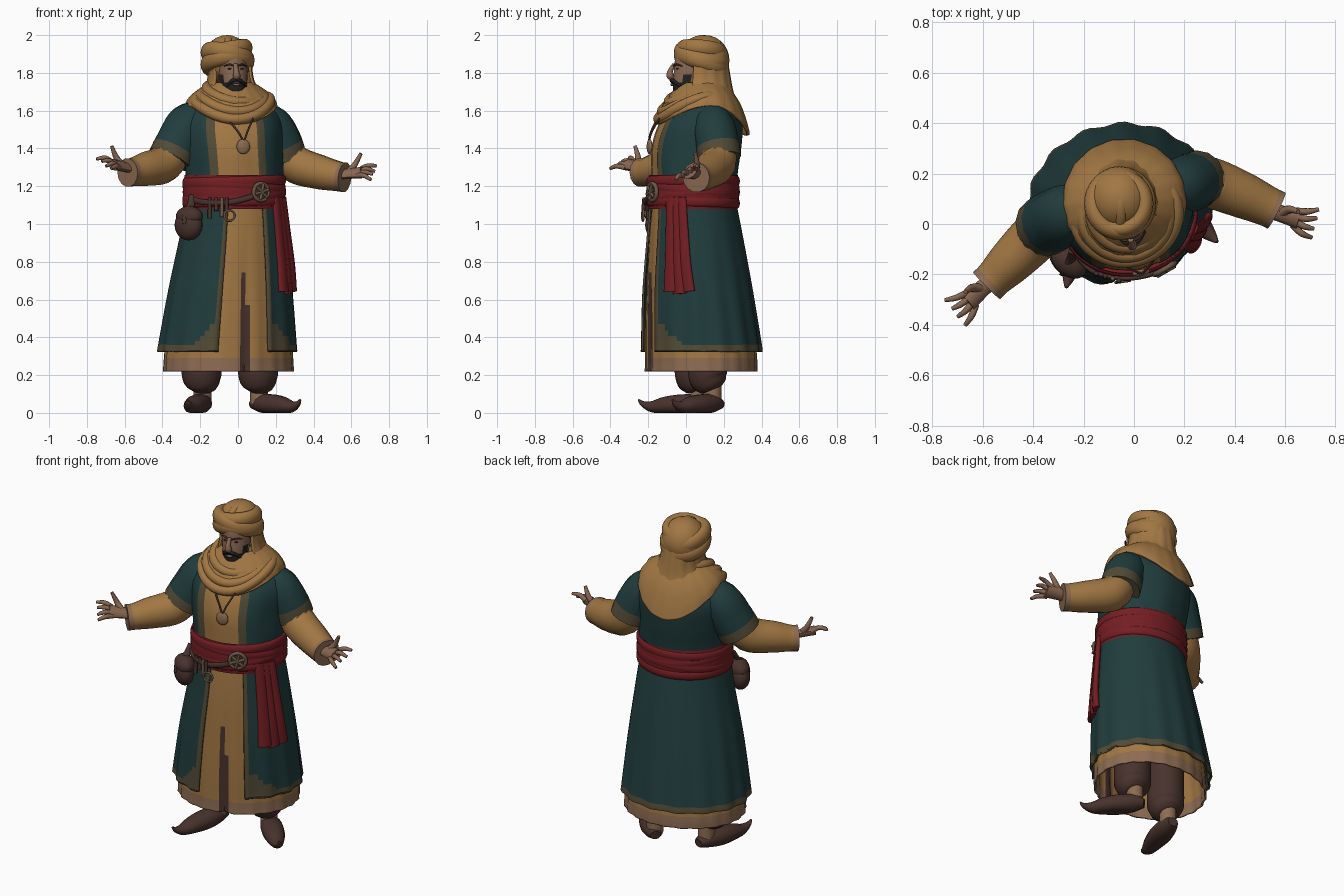
import bpy, bmesh
from math import sin, cos, pi, radians, exp
from mathutils import Vector, Matrix

cube = bpy.data.objects.get("Cube")
if cube:
    bpy.data.objects.remove(cube, do_unlink=True)


def material(name, *rgb):
    mat = bpy.data.materials.new(name)
    mat.use_nodes = True
    mat.diffuse_color = (*rgb, 1)
    mat.node_tree.nodes["Principled BSDF"].inputs["Base Color"].default_value = (*rgb, 1)
    return mat


green = material("dark green cloth", .015, .046, .047)
gold = material("ochre cloth", .36, .185, .057)
red = material("red sash cloth", .175, .013, .017)
skin = material("skin", .25, .135, .085)
leather = material("brown leather", .065, .032, .026)
hair = material("black hair", .015, .014, .016)
trim = material("olive trim", .085, .07, .037)
tan = material("tan hem", .27, .15, .085)
metal = material("dull metal", .15, .095, .06)


def finish(name, bm, colors, sharp=50):
    bmesh.ops.recalc_face_normals(bm, faces=bm.faces[:])
    mesh = bpy.data.meshes.new(name)
    bm.to_mesh(mesh)
    bm.free()
    for color in colors:
        mesh.materials.append(color)
    mesh.shade_smooth()
    mesh.set_sharp_from_angle(angle=radians(sharp))
    obj = bpy.data.objects.new(name, mesh)
    bpy.context.collection.objects.link(obj)
    return obj


def spline(points, steps):
    """Smooth curve through tuples of any length."""
    out = []
    for i in range(len(points) - 1):
        a, b, c, d = (points[max(0, min(len(points) - 1, i + k))] for k in (-1, 0, 1, 2))
        for s in range(steps):
            t = s / steps
            out.append(tuple(q + t * ((r - p) / 2 + t * ((2 * p - 5 * q + 4 * r - w) / 2
                       + t * (3 * q - p - 3 * r + w) / 2)) for p, q, r, w in zip(a, b, c, d)))
    return out + [tuple(points[-1])]


def skin_rings(name, rings, colors, rule=None, wrap=True, closed=False, caps=False):
    """Join rings of points; rule(row, column, centre) gives the colour index."""
    bm = bmesh.new()
    grid = [[bm.verts.new(p) for p in ring] for ring in rings]
    rows, cols = len(grid), len(grid[0])
    for i in range(rows if closed else rows - 1):
        low, high = grid[i], grid[(i + 1) % rows]
        for j in range(cols if wrap else cols - 1):
            k = (j + 1) % cols
            face = bm.faces.new((low[j], low[k], high[k], high[j]))
            if rule:
                face.material_index = rule(i / (rows - 1), (j + .5) / cols, face.calc_center_median())
    if caps:
        bm.faces.new(grid[0])
        bm.faces.new(grid[-1]).material_index = len(colors) - 1
    return finish(name, bm, colors)


def drape(name, specs, colors, rule=None, yaw=12, arc=(0, 360), shape=None, steps=5, thick=0):
    """Stacked ovals (x, y, z, rx, ry); angle zero is the front, growing to +x."""
    start, end = map(radians, arc)
    full = arc[1] - arc[0] == 360
    count = 72
    turn = Matrix.Rotation(radians(yaw), 3, "Z")
    rings = []
    for x, y, z, rx, ry in spline(specs, steps):
        ring = []
        for j in range(count if full else count + 1):
            a = start + (end - start) * j / count
            grow, rise = shape(a, z) if shape else (1, 0)
            ring.append(Vector((x, y, z + rise)) + turn @ Vector((rx * grow * sin(a), -ry * grow * cos(a), 0)))
        rings.append(ring)

    def paint(row, column, centre):
        a = start + (end - start) * column
        return rule((a + pi) % (2 * pi) - pi, centre.z)
    obj = skin_rings(name, rings, colors, paint if rule else None, wrap=full)
    if thick:
        solid = obj.modifiers.new("thickness", "SOLIDIFY")
        solid.thickness, solid.offset = thick, 0


def tube(name, points, colors, band=2, flat=1, ref=None, closed=False, steps=5, sides=14):
    """Swept oval along (x, y, z, radius); the last part past band takes the second colour."""
    path = points if closed else spline(points, steps)
    place = [Vector(p[:3]) for p in path]
    span = (place[-1] - place[0]).normalized()
    ref = Vector(ref) if ref else Vector((0, 0, 1)) if closed or abs(span.z) < .8 else Vector((0, 1, 0))
    rings = []
    for i, p in enumerate(path):
        ahead = place[(i + 1) % len(place)] if closed else place[min(i + 1, len(place) - 1)]
        along = (ahead - place[i - 1 if closed else max(i - 1, 0)]).normalized()
        side = along.cross(ref).normalized()
        other = side.cross(along) * flat
        ring = [place[i] + p[3] * (side * cos(t) + other * sin(t))
                for t in (2 * pi * k / sides for k in range(sides))]
        rings.append([Vector((q.x, q.y, max(q.z, 0))) for q in ring])
    skin_rings(name, rings, colors, lambda row, col, c: int(row > band), closed=closed, caps=not closed)


def roll(name, x, y, z, rx, ry, radius, front, side, color, tall=1, yaw=12, sag=0):
    """Closed wrap of cloth, raised by front and side amounts, sagging at front and back."""
    points = []
    for k in range(48):
        a = 2 * pi * k / 48
        spot = Matrix.Rotation(radians(yaw), 3, "Z") @ Vector((rx * sin(a), -ry * cos(a), 0))
        points.append((x + spot.x, y + spot.y, z + front * cos(a) + side * sin(a) - sag * cos(a) ** 2, radius))
    tube(name, points, [color], flat=tall, closed=True)


def ball(name, place, radii, color, yaw=0):
    bm = bmesh.new()
    frame = Matrix.Translation(place) @ Matrix.Rotation(radians(yaw), 4, "Z") @ Matrix.Diagonal((*radii, 1))
    bmesh.ops.create_uvsphere(bm, u_segments=24, v_segments=14, radius=1, matrix=frame)
    finish(name, bm, [color])


def hoop(name, place, big, small, color, yaw=0):
    bpy.ops.mesh.primitive_torus_add(location=place, rotation=(pi / 2, 0, radians(yaw)), major_radius=big,
                                     minor_radius=small, major_segments=24, minor_segments=8)
    obj = bpy.context.object
    obj.name = name
    obj.data.materials.append(color)
    obj.data.shade_smooth()


# Torso of the coat, with the tunic showing in its open front
def chest_shape(a, z):
    a = (a + pi) % (2 * pi) - pi
    return (.96 + .006 * cos(40 * a) if -.57 < a < .33 else 1 + .008 * cos(9 * a)), 0


drape("coat_torso", [(-.02, .035, 1.08, .25, .22), (-.02, .04, 1.26, .26, .23), (-.03, .05, 1.4, .265, .24),
      (-.035, .07, 1.52, .27, .225), (-.035, .085, 1.6, .235, .18), (-.035, .09, 1.66, .15, .12),
      (-.035, .09, 1.71, .08, .08)], [green, gold, trim],
      lambda a, z: 1 if -.56 < a < .34 else 2 if -.74 < a < .5 else 0, shape=chest_shape)


# Long tunic with a dark front slit and a pale hem
def tunic_shape(a, z):
    a = (a + pi) % (2 * pi) - pi
    fall = (1.1 - z) / .9
    return 1 + fall * (.015 * cos(22 * a) - .07 * exp(-((a - .08) / .08) ** 2)), 0


drape("tunic_skirt", [(-.02, .035, 1.12, .235, .205), (-.03, .045, .9, .265, .235), (-.045, .07, .5, .32, .275),
      (-.05, .08, .29, .336, .286), (-.05, .08, .22, .34, .288)], [gold, leather, tan],
      lambda a, z: 1 if 0 < a < (.17 if z < .6 else .09) and z < .78 else 2 if z < .285 else 0,
      shape=tunic_shape, thick=.01)


# Open coat skirt with trimmed edges and worn corners
def coat_rule(a, z):
    corner = max(0, .48 - z)
    return int(z < .37 or .4 < a < .55 + corner * 4 or -.46 - corner * 2.5 < a < -.3)


drape("coat_skirt", [(-.02, .035, 1.12, .25, .222), (-.025, .045, .95, .275, .245), (-.04, .06, .65, .322, .283),
      (-.055, .08, .36, .358, .308), (-.055, .08, .33, .361, .31)], [green, trim], coat_rule, arc=(26, 342),
      shape=lambda a, z: (1 + .026 * (1.12 - z) * cos(15 * a), 0), steps=9, thick=.012)

# Sash wraps and hanging tail
drape("sash_base", [(-.02, .037, 1.08, .264, .234), (-.02, .038, 1.17, .274, .244), (-.02, .04, 1.26, .264, .234)], [red])
for k, (lift, front, side) in enumerate([(1.115, .006, .004), (1.15, -.014, .02), (1.19, .016, -.018), (1.225, 0, .008)]):
    roll(f"sash_wrap_{k + 1}", -.02, .038, lift, .262, .232, .014, front, side, red, tall=2)
for k in (-1, 0, 1):
    shift, long = k * .027, .63 + .012 * abs(k)
    tube(f"sash_tail_{k + 2}", [(.218 + shift * .6, -.052 + shift, 1.14, .03), (.238 + shift * .7, -.047 + shift * 1.2, .95, .033),
         (.255 + shift * .8, -.042 + shift * 1.4, .78, .037), (.263 + shift * .8, -.035 + shift * 1.8, long, .04)],
         [red], flat=.5, ref=(1, -.7, 0))

# Arms: short wide coat sleeves, tunic sleeves with pale cuffs
tube("right_coat_sleeve", [(-.14, .075, 1.59, .07), (-.255, .045, 1.53, .115), (-.315, .015, 1.43, .122),
     (-.36, -.012, 1.34, .122)], [green, trim], band=.78, ref=(0, 0, 1))
tube("left_coat_sleeve", [(.08, .12, 1.585, .07), (.17, .145, 1.525, .108), (.225, .165, 1.43, .115),
     (.255, .18, 1.345, .114)], [green, trim], band=.72, ref=(0, 0, 1))
tube("right_tunic_sleeve", [(-.33, 0, 1.42, .09), (-.39, -.05, 1.32, .1), (-.49, -.15, 1.29, .09),
     (-.555, -.215, 1.275, .076), (-.585, -.245, 1.272, .076)], [gold, tan], band=.78, ref=(0, 0, 1))
tube("left_tunic_sleeve", [(.24, .17, 1.42, .09), (.3, .165, 1.32, .1), (.43, .115, 1.275, .092),
     (.53, .07, 1.252, .08), (.565, .053, 1.247, .08)], [gold, tan], band=.78, ref=(0, 0, 1))


# Open hands, palms turned up and forward
def hand(side, wrist, forward, thumb_side):
    wrist, forward = Vector(wrist), Vector(forward).normalized()
    across = forward.cross(Vector((0, -.5, .85))).normalized()
    up = across.cross(forward)

    def limb(part, stops, flat=1):
        tube(f"{side}_{part}", [(*p, r) for p, r in stops], [skin], flat=flat, steps=4, sides=10, ref=up)
    limb("palm", [(wrist - forward * .05, .036), (wrist + forward * .02, .038), (wrist + forward * .09, .043)], .65)
    for k in range(4):
        fan = (k - 1.5) * across
        base = wrist + forward * .07 + fan * .022
        way = forward + fan * .28
        limb(f"finger_{k + 1}", [(base, .014), (base + way * .045 + up * .01, .013),
                                 (base + way * .085 - up * (.004 + .008 * (k % 2)), .008)])
    out = across * thumb_side
    limb("thumb", [(wrist + forward * .01, .022), (wrist + forward * .045 + out * .045 + up * .025, .016),
                   (wrist + forward * .085 + out * .075 + up * .075, .009)])


hand("right", (-.595, -.25, 1.3), (-.65, -.6, .15), 1)
hand("left", (.57, .045, 1.265), (.95, -.3, .08), -1)

# Head with beard, nose, moustache, eyes and brows
drape("head", [(-.02, -.02, 1.65, .025, .03), (-.02, 0, 1.68, .06, .066), (-.025, .015, 1.75, .073, .085),
      (-.03, .03, 1.82, .078, .093), (-.04, .05, 1.9, .08, .1), (-.045, .08, 1.95, .05, .06)], [skin, hair],
      lambda a, z: int(abs(a) < 1.75 and z < 1.75 or 1 < abs(a) < 1.5 and z < 1.785))
tube("neck", [(-.035, .07, 1.6, .07), (-.035, .07, 1.72, .07)], [skin])
tube("nose", [(-.013, -.062, 1.845, .011), (-.009, -.083, 1.81, .014), (-.007, -.084, 1.785, .02), (-.01, -.07, 1.772, .014)], [skin])
ball("lower_lip", (-.008, -.074, 1.738), (.02, .008, .007), skin, 12)
for side, sign in (("right", -1), ("left", 1)):
    tube(f"{side}_moustache", [(-.008, -.078, 1.764, .01), (-.008 + sign * .025, -.07 + sign * .004, 1.757, .01),
         (-.01 + sign * .05, -.04 + sign * .01, 1.73, .008)], [hair])
    ball(f"{side}_eye", (-.013 + sign * .032, -.053 + sign * .007, 1.822), (.011, .006, .005), leather, 12)
    tube(f"{side}_brow", [(-.011 + sign * .012, -.066, 1.838, .004), (-.012 + sign * .035, -.056 + sign * .007, 1.844, .005),
         (-.016 + sign * .06, -.03 + sign * .01, 1.836, .003)], [leather])

# Turban: smooth crown inside a thick tilted rim of wraps
ball("turban_crown", (-.058, .1, 1.868), (.126, .13, .132), gold)
for k, (lift, size, fat, front, side) in enumerate([(1.855, .106, .037, .035, .01), (1.888, .107, .036, .025, -.02),
                                                    (1.915, .098, .034, .01, .018)]):
    roll(f"turban_wrap_{k + 1}", -.055, .082, lift, size, size + .003, fat, front, side, gold, tall=1.3, yaw=0)
tube("turban_fold", [(-.055, -.02, 1.93, .02), (-.052, .04, 1.975, .02), (-.055, .11, 1.982, .02), (-.06, .2, 1.91, .02)],
     [gold], flat=.7)

# Scarf: hood behind the face, shoulder cape and drooping neck rolls
drape("scarf_hood", [(-.045, .09, 1.9, .11, .12), (-.04, .09, 1.78, .112, .14), (-.035, .09, 1.7, .14, .155),
      (-.035, .09, 1.62, .19, .18)], [gold], arc=(58, 302), shape=lambda a, z: (1 + .012 * cos(14 * a), 0), thick=.014)


def cape_shape(a, z):
    back = max(0, -cos(a))
    drop = (1.75 - z) / .12 * (.15 if back else .09)
    return 1 + .008 * cos(18 * a) + .07 * back * (1.75 - z) / .12, -drop * cos(a) ** 2


drape("scarf_cape", [(-.035, .09, 1.745, .11, .12), (-.035, .09, 1.7, .18, .18), (-.035, .083, 1.66, .222, .215),
      (-.035, .08, 1.625, .235, .233)], [gold], shape=cape_shape, thick=.016)
for k, (y, lift, wide, deep, front, sag) in enumerate([(.043, 1.7, .135, .132, -.045, .01), (.035, 1.675, .17, .16, -.045, .035),
                                                       (.035, 1.655, .2, .18, -.045, .055)]):
    roll(f"scarf_roll_{k + 1}", -.03, y, lift, wide, deep, .028, front, .012 * (k - 1), gold, sag=sag)

# Pendant on a cord
tube("pendant_cord", [(-.06, -.15, 1.56, .005), (.0, -.185, 1.49, .005), (.03, -.195, 1.445, .005),
     (.05, -.18, 1.49, .005), (.08, -.14, 1.56, .005)], [leather], ref=(0, 1, 0))
ball("pendant", (.028, -.193, 1.41), (.036, .014, .04), tan, 12)

# Belt strap, round buckle, tools and pouch
tube("belt_strap", [(-.25, -.1, 1.13, .009), (-.17, -.185, 1.115, .009), (-.05, -.216, 1.115, .009), (.06, -.203, 1.14, .009),
     (.13, -.17, 1.17, .009)], [leather], ref=(0, 0, 1), flat=1.7)
buckle = Vector((.122, -.178, 1.17))
ball("buckle_plate", buckle, (.048, .01, .052), leather, 30)
hoop("buckle_rim", buckle, .045, .011, metal, 30)
for k in range(3):
    t = pi * k / 3 + .3
    arm = Vector((cos(t) * .87, cos(t) * .5, sin(t))) * .043
    mid = buckle + Vector((.005, -.009, 0))
    tube(f"buckle_spoke_{k + 1}", [(*(mid - arm), .008), (*(mid + arm), .008)], [metal], ref=(.5, -.87, 0), sides=8)
for k, (x, low) in enumerate([(-.15, 1.03), (-.115, 1.07), (-.085, 1.04), (-.06, 1.07)]):
    y = -.195 - (x + .15) * .3
    tube(f"hanging_tool_{k + 1}", [(x, y, 1.14, .009), (x, y - .004, low, .011)], [metal if k == 2 else leather], sides=8)
hoop("key_ring", (-.045, -.228, 1.045), .028, .006, metal, 8)
ball("pouch_body", (-.262, -.148, .995), (.084, .056, .082), leather, -40)
ball("pouch_flap", (-.258, -.15, 1.04), (.08, .056, .055), leather, -40)
tube("pouch_strap", [(-.24, -.11, 1.15, .02), (-.25, -.14, 1.1, .02), (-.275, -.19, 1.05, .016),
     (-.285, -.2, 1.0, .012)], [leather], flat=.5)

# Legs, ankles and curled shoes
for side, x, y, heading, size in (("right", -.187, .08, (-.24, -.97), 1.02), ("left", .112, .15, (.7, -.71), .93)):
    tube(f"{side}_trouser", [(x, y - .03, .6, .1), (x - .005, y - .035, .3, .105), (x - .005, y - .035, .2, .105),
         (x, y - .02, .15, .088), (x, y - .01, .125, .06)], [leather])
    tube(f"{side}_ankle", [(x, y - .01, .16, .048), (x, y - .01, .05, .048)], [tan])
    shoe = [(-.05, .045, .03), (.01, .05, .055), (.1, .045, .064), (.19, .04, .055), (.26, .033, .037),
            (.31, .047, .019), (.335, .07, .006)]
    tube(f"{side}_shoe", [(x + heading[0] * d * size, y + heading[1] * d * size, z, r) for d, z, r in shoe],
         [leather], flat=.85, ref=(0, 0, 1))
